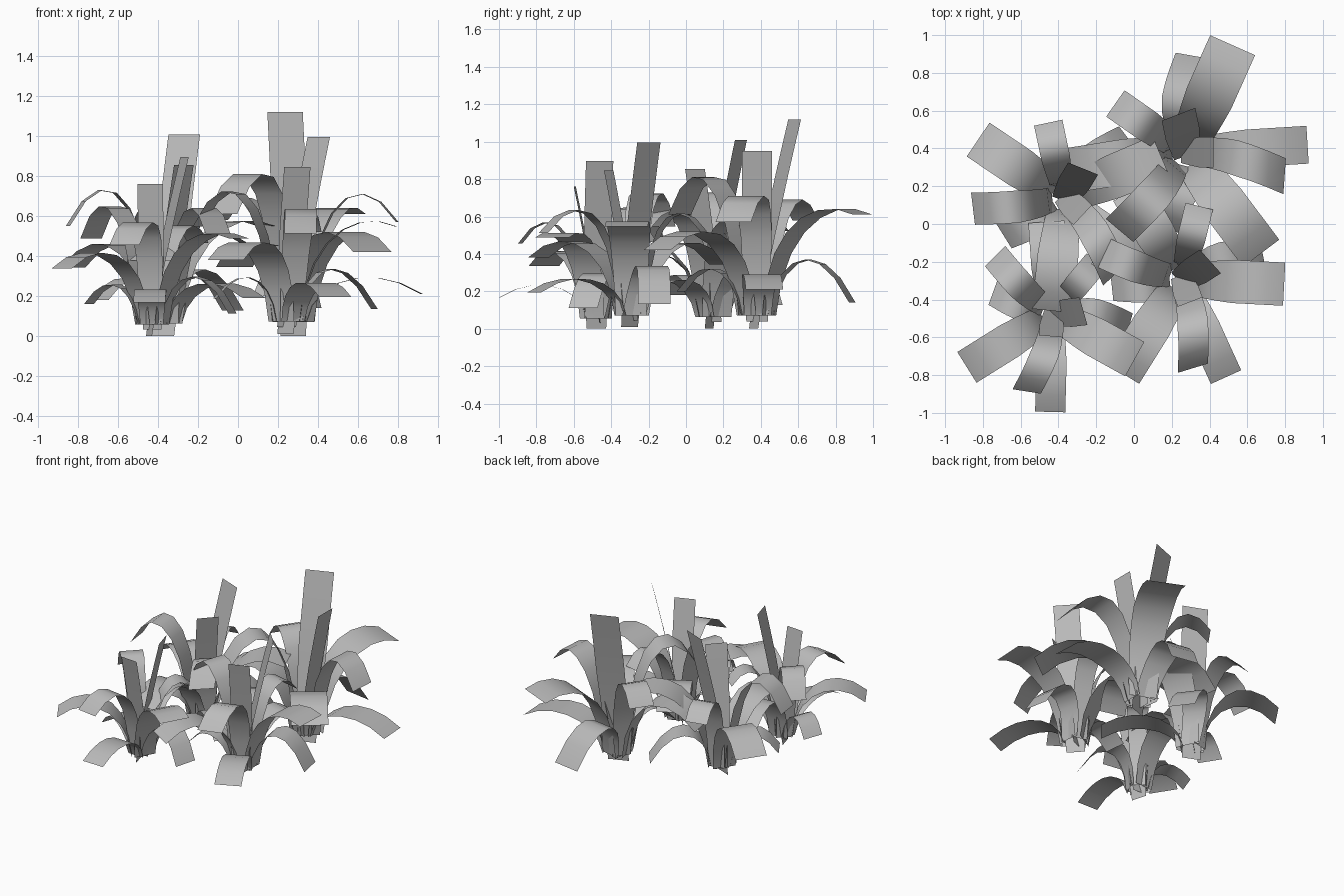
import bpy
import bmesh
from math import sin, pi, radians
from mathutils import Vector, Matrix

if "Cube" in bpy.data.objects:
    bpy.data.objects.remove(bpy.data.objects["Cube"], do_unlink=True)

grey = bpy.data.materials.new("leaf_grey")
grey.use_nodes = True
colour = (0.5, 0.5, 0.5, 1)
grey.diffuse_color = colour
grey.node_tree.nodes["Principled BSDF"].inputs["Base Color"].default_value = colour

# Arching leaves: heading in degrees, reach, peak height, tip height, width,
# sideways bow, clockwise drift of the tip
ARCHED = [
    (3.5, .65, .29, .21, .20, 0, 0),
    (-4, .535, .71, .57, .19, .04, .09),
    (-53, .67, .52, .42, .24, 0, 0),
    (66, .62, .64, .61, .26, 0, 0),
    (80, .51, .37, .14, .20, .05, -.04),
    (145, .45, .69, .58, .17, 0, 0),
    (189, .61, .51, .38, .24, 0, 0),
    (230, .54, .81, .61, .19, .02, 0),
    (255, .42, .32, .20, .18, .03, 0),
]
# Upright leaves: heading, lean, height, width, drift of the tip, root height
UPRIGHT = [(111, .20, 1.12, .19, .04, 0), (0, .15, .95, .16, 0, .04)]
# Plants: name, position, turn in degrees, scale
PLANTS = [
    ("back_left_plant", (.27, .38, 0), 0, 1.0),
    ("back_right_plant", (-.37, .14, 0), -43, .9),
    ("front_right_plant", (-.43, -.475, 0), -95, .8),
    ("front_left_plant", (.25, -.29, .01), -69, .88),
]
SEGMENTS = 7
STEPS = [i / SEGMENTS for i in range(SEGMENTS + 1)]
ROOT = Vector((.07, .07))


def bezier(a, b, c, d, t):
    u = 1 - t
    return a * u**3 + b * 3 * u * u * t + c * 3 * u * t * t + d * t**3


def arch_path(reach, peak, tip):
    """Side profile whose highest point sits at the peak height."""
    low, high = 0, 3
    for _ in range(25):
        h = (low + high) / 2
        pts = [bezier(ROOT, Vector((.10, h * .75)), Vector((reach * .62, h)),
                      Vector((reach, tip)), t) for t in STEPS]
        if max(p.y for p in pts) > peak:
            high = h
        else:
            low = h
    return pts


def upright_path(lean, height, root):
    return [bezier(Vector((-.02, root)), Vector((.03, height * .35)),
                   Vector((lean * .6, height * .7)), Vector((lean, height)), t) for t in STEPS]


def add_leaf(bm, path, heading, width, bow, drift):
    """Sweep a flat strip along the profile, narrower at its root."""
    turn = Matrix.Rotation(radians(heading), 4, 'Z')
    rows = []
    for t, p in zip(STEPS, path):
        half = width / 2 * min(1, .72 + .5 * t)
        side = bow * sin(pi * t) - drift * t
        rows.append([bm.verts.new(turn @ Vector((p.x, side + s * half, p.y))) for s in (-1, 1)])
    for (a, b), (c, d) in zip(rows, rows[1:]):
        bm.faces.new((a, c, d, b))


def build_plant(name, position, turn, scale):
    bm = bmesh.new()
    for heading, reach, peak, tip, width, bow, drift in ARCHED:
        add_leaf(bm, arch_path(reach, peak, tip), heading, width, bow, drift)
    for heading, lean, height, width, drift, root in UPRIGHT:
        add_leaf(bm, upright_path(lean, height, root), heading, width, 0, drift)
    bm.transform(Matrix.Translation(position) @ Matrix.Rotation(radians(turn), 4, 'Z')
                 @ Matrix.Scale(scale, 4))
    mesh = bpy.data.meshes.new(name)
    bm.to_mesh(mesh)
    bm.free()
    for face in mesh.polygons:
        face.use_smooth = True
    mesh.materials.append(grey)
    obj = bpy.data.objects.new(name, mesh)
    bpy.context.collection.objects.link(obj)


for plant in PLANTS:
    build_plant(*plant)
